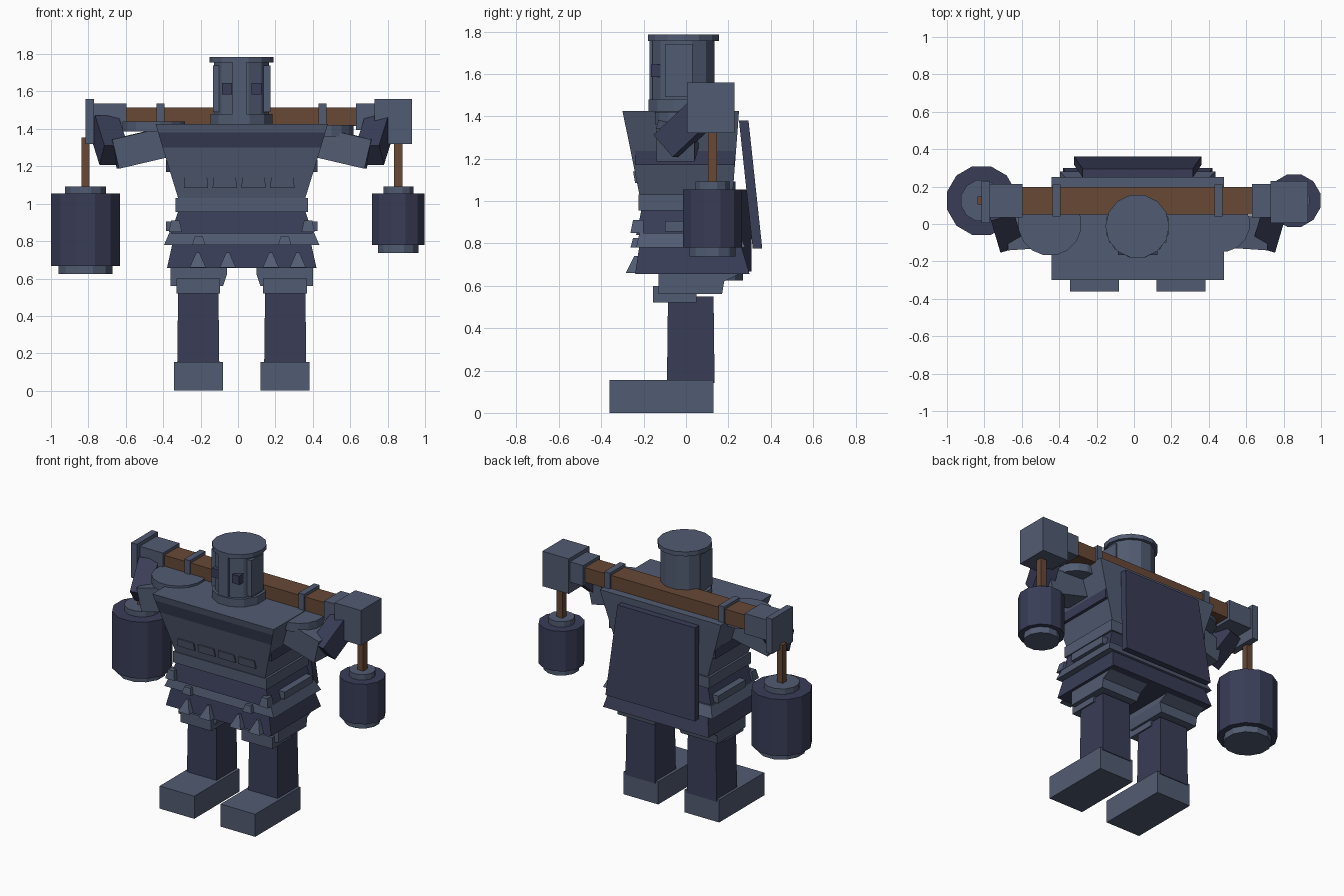
import bpy, bmesh
from math import pi
from mathutils import Vector, Matrix

cube = bpy.data.objects.get("Cube")
if cube:
    bpy.data.objects.remove(cube, do_unlink=True)

CX = 0.02  # body centre line


def material(name, rgb):
    m = bpy.data.materials.new(name)
    m.use_nodes = True
    m.diffuse_color = (*rgb, 1)
    m.node_tree.nodes["Principled BSDF"].inputs["Base Color"].default_value = (*rgb, 1)
    return m


STEEL = material("slate_steel", (0.083, 0.106, 0.168))
NAVY = material("dark_navy", (0.041, 0.047, 0.095))
WOOD = material("brown_wood", (0.135, 0.066, 0.036))


def finish(name, bm, mat):
    bmesh.ops.recalc_face_normals(bm, faces=bm.faces)
    me = bpy.data.meshes.new(name)
    bm.to_mesh(me)
    bm.free()
    me.materials.append(mat)
    ob = bpy.data.objects.new(name, me)
    bpy.context.collection.objects.link(ob)
    return ob


def loft(name, mat, *levels):
    """Stack of rectangles: each level is (x0, x1, y0, y1, z)."""
    bm = bmesh.new()
    rings = []
    for x0, x1, y0, y1, z in levels:
        rings.append([bm.verts.new(p) for p in
                      ((x0, y0, z), (x1, y0, z), (x1, y1, z), (x0, y1, z))])
    for a, b in zip(rings, rings[1:]):
        for i in range(4):
            j = (i + 1) % 4
            bm.faces.new((a[i], a[j], b[j], b[i]))
    bm.faces.new(rings[0])
    bm.faces.new(rings[-1])
    return finish(name, bm, mat)


def box(name, mat, x0, x1, y0, y1, z0, z1):
    return loft(name, mat, (x0, x1, y0, y1, z0), (x0, x1, y0, y1, z1))


def body(name, mat, *levels):
    """Loft symmetric about the body centre: levels (half width, y0, y1, z)."""
    return loft(name, mat, *[(CX - w, CX + w, a, b, z) for w, a, b, z in levels])


def bar(name, mat, a, b, width, height):
    """Box whose long axis runs from a to b."""
    a, b = Vector(a), Vector(b)
    d = b - a
    bm = bmesh.new()
    bmesh.ops.create_cube(bm, size=1)
    rot = d.to_track_quat('Y', 'Z').to_matrix().to_4x4()
    scale = Matrix.Diagonal((width, d.length, height, 1))
    bm.transform(Matrix.Translation((a + b) / 2) @ rot @ scale)
    return finish(name, bm, mat)


def drum(name, mat, x, y, r, z0, z1, sides=12, r2=None):
    bm = bmesh.new()
    bmesh.ops.create_cone(bm, cap_ends=True, segments=sides, radius1=r,
                          radius2=r if r2 is None else r2, depth=z1 - z0)
    bm.transform(Matrix.Translation((x, y, (z0 + z1) / 2)) @ Matrix.Rotation(pi / sides, 4, 'Z'))
    return finish(name, bm, mat)


# Legs, hips and feet
for side, s in (("left", 1), ("right", -1)):
    def mirrored(a, b):
        return sorted((CX + s * a, CX + s * b))
    box(side + "_foot", STEEL, *mirrored(0.10, 0.363), -0.36, 0.13, 0, 0.155)
    loft(side + "_leg", NAVY, (*mirrored(0.12, 0.345), -0.09, 0.135, 0.14),
         (*mirrored(0.125, 0.34), -0.085, 0.13, 0.55))
    box(side + "_knee_guard", STEEL, *mirrored(0.115, 0.35), -0.155, 0.05, 0.52, 0.6)
    loft(side + "_hip", STEEL, (*mirrored(0.10, 0.38), -0.13, 0.17, 0.56),
         (*mirrored(0.08, 0.38), -0.13, 0.18, 0.62), (*mirrored(0.08, 0.38), -0.13, 0.26, 0.66))

# Flared skirt and waist
body("lower_skirt", NAVY, (0.40, -0.24, 0.30, 0.655), (0.37, -0.22, 0.26, 0.79))
body("skirt_band", STEEL, (0.415, -0.235, 0.28, 0.78), (0.385, -0.22, 0.25, 0.85))
body("waist", NAVY, (0.38, -0.235, 0.24, 0.84), (0.34, -0.21, 0.22, 0.96))
body("belt", STEEL, (0.355, -0.225, 0.23, 0.955), (0.355, -0.225, 0.23, 1.03))

# Skirt spikes and studs
for x in (-0.215, -0.055, 0.175, 0.32):
    loft("skirt_spike", STEEL, (x - 0.043, x + 0.043, -0.285, -0.2, 0.66),
         (x - 0.008, x + 0.008, -0.245, -0.22, 0.74))
for s in (-1, 1):
    for dx, z, h in ((0.23, 0.78, 0.045), (0.355, 0.85, 0.06)):
        x = CX + s * dx
        loft("skirt_stud", STEEL, (x - 0.035, x + 0.035, -0.262, -0.2, z),
             (x - 0.022, x + 0.022, -0.25, -0.2, z + h))
    x = CX + s * 0.37
    box("side_pouch", STEEL, x - 0.035, x + 0.035, -0.1, 0.2, 0.855, 0.905)

# Chest, with a dark strip below the collar
chest = body("chest", STEEL, (0.34, -0.22, 0.22, 1.03), (0.423, -0.274, 0.241, 1.30),
             (0.447, -0.291, 0.247, 1.38), (0.46, -0.30, 0.25, 1.425))
chest.data.materials.append(NAVY)
for f in chest.data.polygons:
    if 1.3 < f.center.z < 1.38 and f.normal.y < -0.5:
        f.material_index = 1
for s in (-1, 1):
    xs = sorted((CX + s * 0.36, CX + s * 0.404))
    box("side_strip", NAVY, *xs, -0.24, 0.23, 1.17, 1.235)
for i in range(4):
    x = -0.225 + i * 0.154
    loft("chest_plate", STEEL, (x - 0.065, x + 0.065, -0.24, -0.2, 1.085),
         (x - 0.06, x + 0.06, -0.25, -0.2, 1.14))

# Slanted back plate
loft("back_plate", NAVY, (-0.32, 0.36, 0.315, 0.36, 0.775), (-0.275, 0.315, 0.25, 0.295, 1.38))

# Arms
for side, s in (("left", 1), ("right", -1)):
    elbow = (CX + s * 0.68, -0.05, 1.265)
    bar(side + "_upper_arm", STEEL, (CX + s * 0.38, -0.03, 1.335), elbow, 0.18, 0.16)
    bar(side + "_forearm", NAVY, (CX + s * 0.685, -0.09, 1.26),
        (CX + s * 0.735, 0.08, 1.42), 0.13, 0.14)
drum("right_shoulder_disc", STEEL, -0.45, -0.0, 0.17, 1.385, 1.44, 16)
drum("left_shoulder_disc", STEEL, 0.47, -0.0, 0.15, 1.36, 1.42, 16)

# Helmet
HY = -0.012
drum("helmet_collar", STEEL, 0.018, HY, 0.172, 1.42, 1.48)
drum("helmet", STEEL, 0.018, HY, 0.152, 1.47, 1.76)
drum("helmet_lid", STEEL, 0.018, HY, 0.171, 1.755, 1.785, 14)
box("nose_guard", STEEL, -0.03, 0.045, -0.172, -0.1, 1.48, 1.755)
for s in (-1, 1):
    x = CX + s * 0.078
    box("eye", NAVY, x - 0.027, x + 0.027, -0.165, -0.1, 1.585, 1.645)
    x = CX + s * 0.135
    box("cheek_guard", STEEL, x - 0.018, x + 0.018, -0.1, 0.03, 1.49, 1.74)

# Carrying beam with fittings
box("beam", WOOD, -0.62, 0.65, 0.05, 0.197, 1.415, 1.515)
for x in (-0.415, 0.452):
    box("beam_collar", STEEL, x - 0.021, x + 0.021, 0.04, 0.21, 1.405, 1.535)
box("left_beam_sleeve", STEEL, 0.63, 0.74, 0.035, 0.215, 1.395, 1.535)
box("right_beam_sleeve", STEEL, -0.775, -0.595, 0.035, 0.215, 1.395, 1.535)
box("left_beam_block", STEEL, 0.73, 0.93, 0.005, 0.23, 1.32, 1.56)
box("right_beam_plate", STEEL, -0.815, -0.77, 0.005, 0.23, 1.32, 1.56)

# Hanging barrels: x, radius, bottom, top cap radius, bottom cap radius, pole top
for side, x, r, z, cap, base, top in (("left", 0.857, 0.145, 0.78, 0.083, 0.113, 1.33),
                                      ("right", -0.815, 0.19, 0.667, 0.113, 0.15, 1.355)):
    y = 0.125
    drum(side + "_barrel", NAVY, x, y, r, z, 1.055)
    drum(side + "_barrel_cap", STEEL, x, y, cap, 1.05, 1.093)
    drum(side + "_barrel_base", STEEL, x, y, base, z - 0.043, z + 0.01)
    box(side + "_barrel_pole", WOOD, x - 0.022, x + 0.022, y - 0.022, y + 0.022, 1.08, top)
